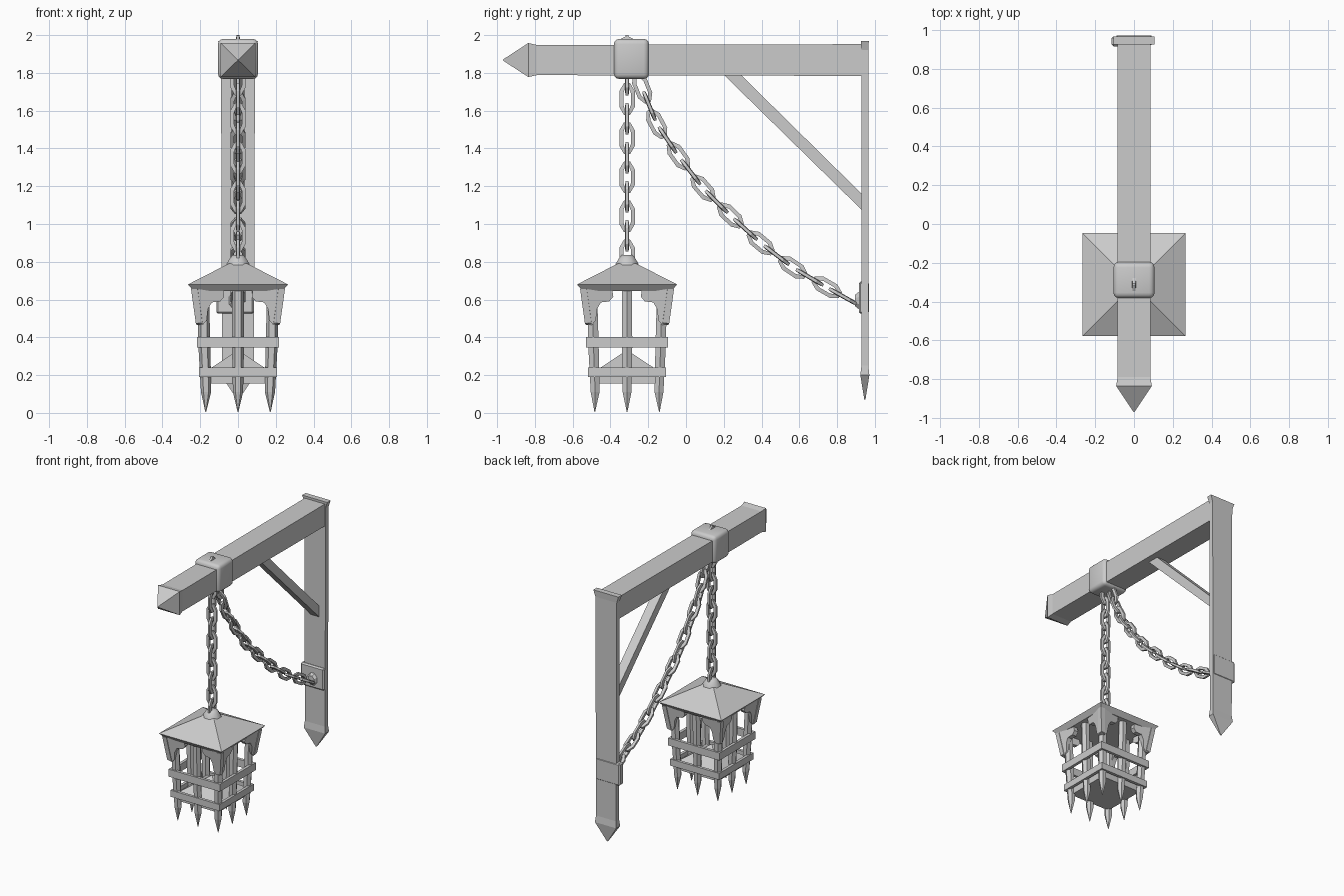
import bpy, bmesh, math
from mathutils import Vector, Matrix

if "Cube" in bpy.data.objects:
    bpy.data.objects.remove(bpy.data.objects["Cube"])

GREY = (0.6, 0.6, 0.6, 1)
mat = bpy.data.materials.new("plain grey")
mat.use_nodes = True
mat.diffuse_color = GREY
mat.node_tree.nodes["Principled BSDF"].inputs["Base Color"].default_value = GREY

LY = -0.312  # depth of the hanging lantern


def finish(name, bm, smooth=None):
    bmesh.ops.remove_doubles(bm, verts=bm.verts, dist=0.0005)
    bmesh.ops.recalc_face_normals(bm, faces=bm.faces)
    me = bpy.data.meshes.new(name)
    bm.to_mesh(me)
    bm.free()
    me.materials.append(mat)
    ob = bpy.data.objects.new(name, me)
    bpy.context.collection.objects.link(ob)
    if smooth:
        bpy.ops.object.select_all(action='DESELECT')
        ob.select_set(True)
        bpy.context.view_layer.objects.active = ob
        bpy.ops.object.shade_smooth_by_angle(angle=math.radians(smooth))
    return ob


def skin(bm, rings, closed=False):
    """Join equal rings of points with quads, capping the ends if open."""
    loops = [[bm.verts.new(p) for p in r] for r in rings]
    n = len(loops[0])
    pairs = list(zip(loops, loops[1:])) + ([(loops[-1], loops[0])] if closed else [])
    for a, b in pairs:
        for i in range(n):
            j = (i + 1) % n
            bm.faces.new((a[i], a[j], b[j], b[i]))
    if not closed:
        bm.faces.new(loops[0])
        bm.faces.new(loops[-1])


def loft(name, sections, axis='z', at=(0, 0, 0), sides=4, smooth=None):
    """Sections are (position, half width, half depth) along an axis."""
    bm = bmesh.new()
    rings = []
    for t, w, d in sections:
        ring = []
        for i in range(sides):
            a = math.tau * (i + 0.5) / sides
            k = 1 / math.cos(math.pi / sides)
            u, v = w * k * math.cos(a), d * k * math.sin(a)
            p = Vector((u, v, t)) if axis == 'z' else Vector((u, t, v))
            ring.append(p + Vector(at))
        rings.append(ring)
    skin(bm, rings)
    return finish(name, bm, smooth)


def box(name, lo, hi, bevel=0, segments=1, smooth=None):
    bm = bmesh.new()
    bmesh.ops.create_cube(bm, size=1)
    lo, hi = Vector(lo), Vector(hi)
    for v in bm.verts:
        v.co = (lo + hi) / 2 + v.co * (hi - lo)
    if bevel:
        bmesh.ops.bevel(bm, geom=bm.edges[:], offset=bevel, segments=segments,
                        profile=0.5, affect='EDGES')
    return finish(name, bm, smooth)


# Wall post and beam, both with flared pointed ends
loft("wall_post", [(0.07, 0.004, 0.003), (0.2, 0.09, 0.024), (0.25, 0.085, 0.018),
                   (1.92, 0.09, 0.018), (1.97, 0.106, 0.021)], at=(0, 0.947, 0))
loft("beam", [(-0.97, 0.002, 0.002), (-0.835, 0.092, 0.09), (-0.79, 0.084, 0.08),
              (0.94, 0.085, 0.084)], 'y', (0, 0, 1.868))

# Diagonal brace under the beam
bm = bmesh.new()
brace = [(0.2, 1.79), (0.29, 1.79), (0.935, 1.155), (0.935, 1.07)]
skin(bm, [[(x, y, z) for y, z in brace] for x in (-0.035, 0.035)])
finish("brace", bm)

# Collar on the beam and plate on the post
box("beam_collar", (-0.106, -0.382, 1.768), (0.106, -0.196, 1.98), 0.028, 3, 50)
box("post_plate", (-0.115, 0.915, 0.525), (0.085, 0.968, 0.695), 0.01)
loft("plate_knob", [(0.895, 0.025, 0.03), (0.92, 0.04, 0.05)], 'y', (-0.01, 0, 0.595), 8)


# Chains: elongated links with cut corners
def add_link(bm, centre, along, flat, length=0.165, width=0.08):
    along = along.normalized()
    side = Vector((0, along.z, -along.y)) if flat else Vector((1, 0, 0))
    normal = along.cross(side)
    l, w, c = length / 2 - 0.01, width / 2 - 0.01, 0.018
    path = [(w, l - 2 * c), (w - c, l), (c - w, l), (-w, l - 2 * c),
            (-w, 2 * c - l), (c - w, -l), (w - c, -l), (w, 2 * c - l)]
    rings = []
    for s, t in path:
        p = centre + side * s + along * t
        out = (side * s / w + along * t / l).normalized() * 0.011
        h = normal * 0.011
        rings.append([p + out * 1.1 + h * 0.7, p - out + h, p - out - h, p + out * 1.1 - h * 0.7])
    skin(bm, rings, closed=True)


bm = bmesh.new()
for i in range(10):
    add_link(bm, Vector((0, LY, 1.765 - 0.1035 * i)), Vector((0, 0, 1)), i % 2 == 1)
finish("hanging_chain", bm)

centres = [(-0.232, 1.72), (-0.155, 1.53), (-0.04, 1.36), (0.09, 1.19), (0.235, 1.045),
           (0.395, 0.9), (0.565, 0.77), (0.745, 0.665), (0.915, 0.57)]
pts = [Vector((0, y, z)) for y, z in centres]
bm = bmesh.new()
for i, (a, b) in enumerate(zip(pts, pts[1:])):
    before = pts[max(i - 1, 0)]
    add_link(bm, a, b - before, True)
    add_link(bm, (a + b) / 2, b - a, False)
finish("draped_chain", bm)

bm = bmesh.new()
add_link(bm, Vector((0, LY, 1.965)), Vector((0, 1, 0)), True, 0.08, 0.07)
finish("collar_eyelet", bm)

# Lantern roof with a cap
loft("roof", [(0.645, 0.235, 0.235), (0.68, 0.265, 0.265), (0.79, 0.05, 0.05)], at=(0, LY, 0))
loft("roof_cap", [(0.77, 0.065, 0.065), (0.79, 0.06, 0.06), (0.82, 0.042, 0.042),
                  (0.835, 0.028, 0.028)], at=(0, LY, 0), sides=8, smooth=50)

# Floor with a low peak
loft("floor", [(0.155, 0.17, 0.17), (0.22, 0.17, 0.17), (0.33, 0.004, 0.004)], at=(0, LY, 0))


# Pointed stakes around the cage
def stake(name, x, y):
    bm = bmesh.new()
    rings = []
    for z, r, lean in ((0.005, 0.002, 0.96), (0.11, 0.027, 0.95), (0.36, 0.032, 1), (0.66, 0.03, 1.04)):
        rings.append([(x * lean + r * math.cos(math.tau * i / 6),
                       LY + y * lean + r * math.sin(math.tau * i / 6), z) for i in range(6)])
    skin(bm, rings)
    finish(name, bm)


for i in (-1, 0, 1):
    for j in (-1, 0, 1):
        if i or j:
            stake("stake", 0.178 * i, 0.178 * j)

# Two bands of planks, and draped brackets at each roof corner
wing = [(0, 0.655), (0.17, 0.655), (0.17, 0.615), (0.145, 0.59), (0.1, 0.585),
        (0.075, 0.55), (0.06, 0.49), (0.035, 0.465), (0, 0.475)]
for q in range(4):
    turn = Matrix.Translation((0, LY, 0)) @ Matrix.Rotation(q * math.pi / 2, 4, 'Z')
    for z0, z1, r in ((0.345, 0.402, 0.217), (0.19, 0.24, 0.207)):
        plank = box("plank", (-r, -r, z0), (r, -r + 0.022, z1))
        plank.data.transform(turn)
    bm = bmesh.new()
    for swap in (False, True):
        rings = []
        for depth in (0, 0.035):
            ring = []
            for u, z in wing:
                r = 0.222 + (z - 0.465) * 0.14
                x, y = u - r, depth - r + 0.12 * u
                ring.append((y, x, z) if swap else (x, y, z))
            rings.append(ring)
        skin(bm, rings)
    bracket = finish("corner_bracket", bm, 40)
    bracket.data.transform(turn)
